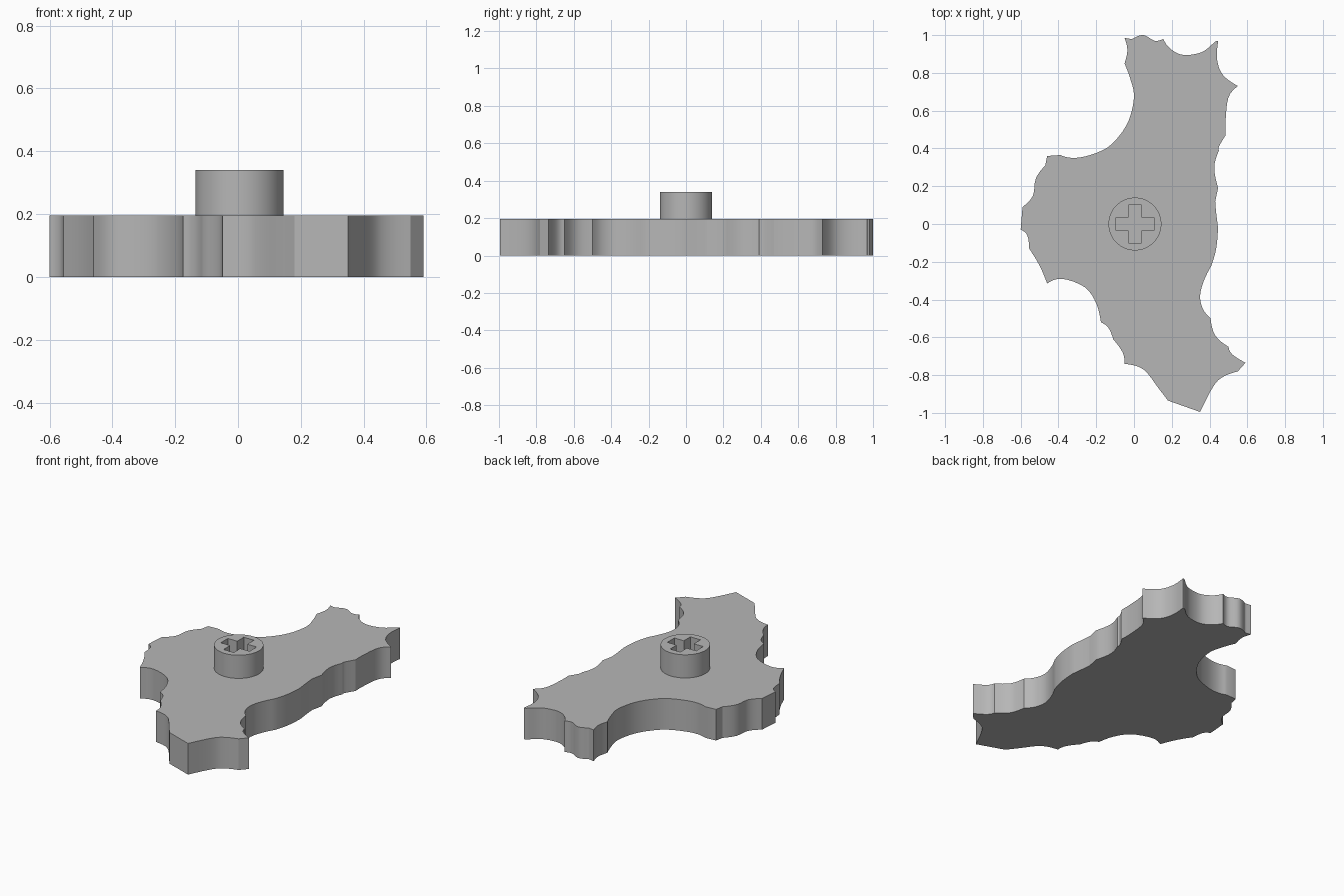
import bpy, bmesh, math
from mathutils import Vector

cube = bpy.data.objects.get("Cube")
if cube:
    bpy.data.objects.remove(cube, do_unlink=True)

grey = bpy.data.materials.new("plain grey")
grey.use_nodes = True
colour = (0.47, 0.47, 0.47, 1)
grey.diffuse_color = colour
grey.node_tree.nodes["Principled BSDF"].inputs["Base Color"].default_value = colour

# Plate outline, clockwise; every run is a smooth scallop that starts at a sharp corner
north_edge = [
    [(-.05, .985), (-.02, .98)], [(-.01, .98), (.05, 1), (.11, .97)],
    [(.155, .98), (.19, .93), (.26, .895), (.36, .91), (.43, .965)],
    [(.445, .965), (.44, .87), (.47, .79)],
]
east_edge = [
    [(.55, .73), (.5, .67), (.485, .55)], [(.485, .47), (.45, .41)],
    [(.45, .39), (.425, .3)], [(.445, .19)], [(.43, .12), (.435, .06)],
    [(.445, -.02), (.435, -.13)], [(.41, -.22), (.37, -.3), (.35, -.38), (.365, -.45)],
    [(.405, -.5), (.43, -.59)], [(.5, -.65), (.52, -.69)],
]
south_edge = [
    [(.59, -.735)], [(.55, -.78), (.47, -.81), (.42, -.86)], [(.35, -.995)],
    [(.18, -.935), (.13, -.87), (.05, -.77)], [(-.05, -.74), (-.06, -.68)],
    [(-.11, -.61), (-.135, -.55)], [(-.175, -.52), (-.2, -.42), (-.26, -.335), (-.38, -.29)],
]
west_edge = [
    [(-.46, -.315), (-.5, -.22)], [(-.555, -.13), (-.565, -.06)], [(-.6, -.03)],
    [(-.59, .09), (-.535, .15), (-.52, .24)], [(-.47, .31)], [(-.46, .36)],
    [(-.39, .365), (-.33, .35), (-.25, .36), (-.14, .405)],
    [(-.06, .49), (-.02, .57), (0, .68), (-.02, .77)], [(-.05, .85), (-.035, .92)],
]


def scalloped(runs, steps=4):
    """Join the runs, rounding each one from corner to corner."""
    outline = []
    for i, run in enumerate(runs):
        pts = [Vector(p) for p in run + [runs[(i + 1) % len(runs)][0]]]
        if len(pts) == 2:
            outline.append(pts[0])
            continue
        # Ghost points carry the bend on past both corners
        first = pts[0] * 2 - pts[1] + (pts[2] - pts[1] * 2 + pts[0]) * 0.5
        last = pts[-1] * 2 - pts[-2] + (pts[-3] - pts[-2] * 2 + pts[-1]) * 0.5
        ext = [first] + pts + [last]
        for a, b, c, d in zip(ext, ext[1:], ext[2:], ext[3:]):
            for s in range(steps):
                t = s / steps
                outline.append(b + (c - a) * (t / 2)
                               + (a * 2 - b * 5 + c * 4 - d) * (t * t / 2)
                               + (b * 3 - a - c * 3 + d) * (t ** 3 / 2))
    return outline


def slab(name, outlines, bottom, top):
    """Extrude flat outlines; an inner outline becomes a hole."""
    curve = bpy.data.curves.new(name, "CURVE")
    curve.dimensions = "2D"
    curve.fill_mode = "BOTH"
    curve.extrude = (top - bottom) / 2
    for outline in outlines:
        spline = curve.splines.new("POLY")
        spline.points.add(len(outline) - 1)
        for point, (x, y) in zip(spline.points, outline):
            point.co = (x, y, 0, 1)
        spline.use_cyclic_u = True
    helper = bpy.data.objects.new(name + " curve", curve)
    bpy.context.collection.objects.link(helper)
    mesh = bpy.data.meshes.new_from_object(helper.evaluated_get(
        bpy.context.evaluated_depsgraph_get()))
    bpy.data.objects.remove(helper, do_unlink=True)

    # Weld the caps to the walls and lift to height
    bm = bmesh.new()
    bm.from_mesh(mesh)
    bmesh.ops.remove_doubles(bm, verts=bm.verts, dist=0.0005)
    bmesh.ops.translate(bm, verts=bm.verts, vec=(0, 0, (top + bottom) / 2))
    bmesh.ops.recalc_face_normals(bm, faces=bm.faces)
    bm.to_mesh(mesh)
    bm.free()
    mesh.name = name
    mesh.materials.clear()
    mesh.materials.append(grey)
    obj = bpy.data.objects.new(name, mesh)
    bpy.context.collection.objects.link(obj)
    bpy.ops.object.select_all(action="DESELECT")
    obj.select_set(True)
    bpy.context.view_layer.objects.active = obj
    bpy.ops.object.shade_smooth_by_angle(angle=math.radians(30))
    return obj


# Scalloped plate
plate_top = 0.195
slab("plate", [scalloped(north_edge + east_edge + south_edge + west_edge)], 0, plate_top)

# Round hub with a cross-shaped socket down to the plate
hub_x, radius, arm, half_width = 0.005, 0.14, 0.1, 0.035
circle = [(hub_x + radius * math.cos(a), radius * math.sin(a))
          for a in (math.tau * i / 64 for i in range(64))]
cross = []
for quarter in range(4):
    turn = quarter * math.pi / 2
    c, s = math.cos(turn), math.sin(turn)
    for x, y in ((arm, -half_width), (arm, half_width), (half_width, half_width)):
        cross.append((hub_x + x * c - y * s, x * s + y * c))
slab("hub", [circle, cross], plate_top - 0.005, 0.34)
